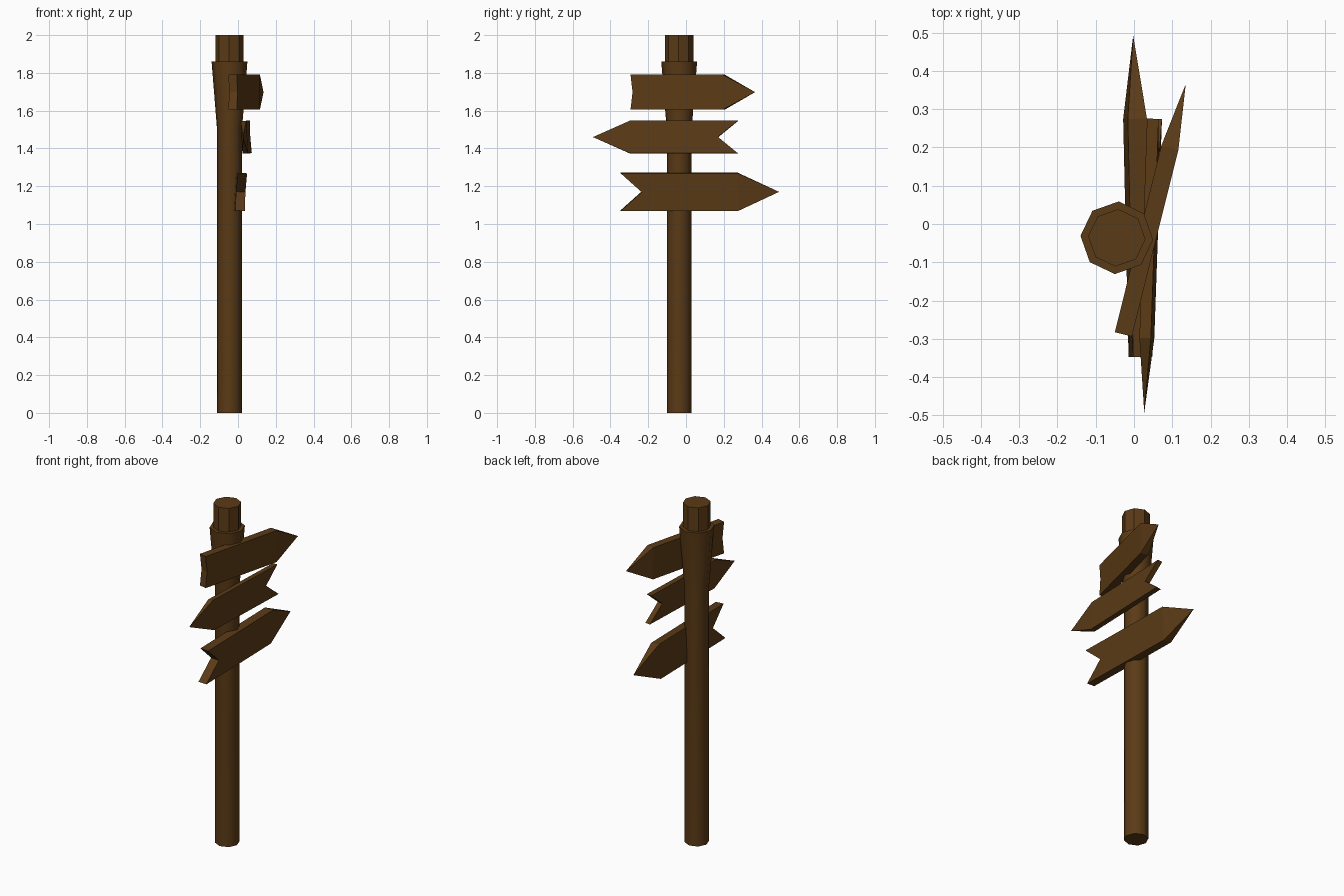
import bpy, bmesh
from math import radians, cos, sin, pi
from mathutils import Matrix

if "Cube" in bpy.data.objects:
    bpy.data.objects.remove(bpy.data.objects["Cube"])

wood = bpy.data.materials.new("wood")
wood.diffuse_color = (0.105, 0.043, 0.008, 1)
wood.use_nodes = True
wood.node_tree.nodes["Principled BSDF"].inputs["Base Color"].default_value = wood.diffuse_color


def make_object(name, bm):
    bmesh.ops.recalc_face_normals(bm, faces=bm.faces)
    mesh = bpy.data.meshes.new(name)
    bm.to_mesh(mesh)
    bm.free()
    ob = bpy.data.objects.new(name, mesh)
    bpy.context.collection.objects.link(ob)
    mesh.materials.append(wood)
    return ob


def turned(name, profile, sides=8, turn=radians(-3)):
    """Eight-sided column from (radius, height) rings."""
    bm = bmesh.new()
    rings = [[bm.verts.new((-0.045 + r * cos(turn + 2 * pi * i / sides),
                            -0.036 + r * sin(turn + 2 * pi * i / sides), z))
              for i in range(sides)] for r, z in profile]
    for a, b in zip(rings, rings[1:]):
        for i in range(sides):
            j = (i + 1) % sides
            bm.faces.new((a[i], a[j], b[j], b[i]))
    bm.faces.new(rings[0])
    bm.faces.new(rings[-1])
    return make_object(name, bm)


def plank(name, loc, half, thick, tail, notch, shoulder, tip, yaw, roll):
    """Arrow board along y: notched tail, tip tapering to one point."""
    bm = bmesh.new()
    point = bm.verts.new((0, tip, 0))
    outline = [(shoulder, half), (tail, half), (notch, 0), (tail, -half), (shoulder, -half)]
    sides = [[bm.verts.new((x, y, z)) for y, z in outline]
             for x in (-thick / 2, thick / 2)]
    a, b = sides
    for s in sides:
        bm.faces.new(s)
        bm.faces.new((s[0], s[4], point))
    for i in range(4):
        bm.faces.new((a[i], a[i + 1], b[i + 1], b[i]))
    for i in (0, 4):
        bm.faces.new((a[i], b[i], point))
    bm.transform(Matrix.Translation(loc) @ Matrix.Rotation(radians(yaw), 4, 'Z')
                 @ Matrix.Rotation(radians(roll), 4, 'Y'))
    return make_object(name, bm)


# Post flaring into a collar, smooth around its sides
post = turned("post", [(0.066, 0), (0.066, 1.5), (0.095, 1.86)])
bpy.context.view_layer.objects.active = post
post.select_set(True)
bpy.ops.object.shade_smooth_by_angle(angle=radians(50))

# Faceted cap rising from the collar
turned("post_cap", [(0.075, 1.84), (0.075, 2.0)])

# Direction boards
plank("upper_board", (0.044, 0, 1.698), 0.093, 0.046, -0.297, -0.286, 0.205, 0.377, -14, 0)
plank("middle_board", (0.044, 0, 1.46), 0.086, 0.03, 0.275, 0.17, -0.298, -0.493, -2, -3)
plank("lower_board", (0.009, 0, 1.17), 0.1, 0.05, -0.347, -0.235, 0.275, 0.493, 1.3, 3.5)
